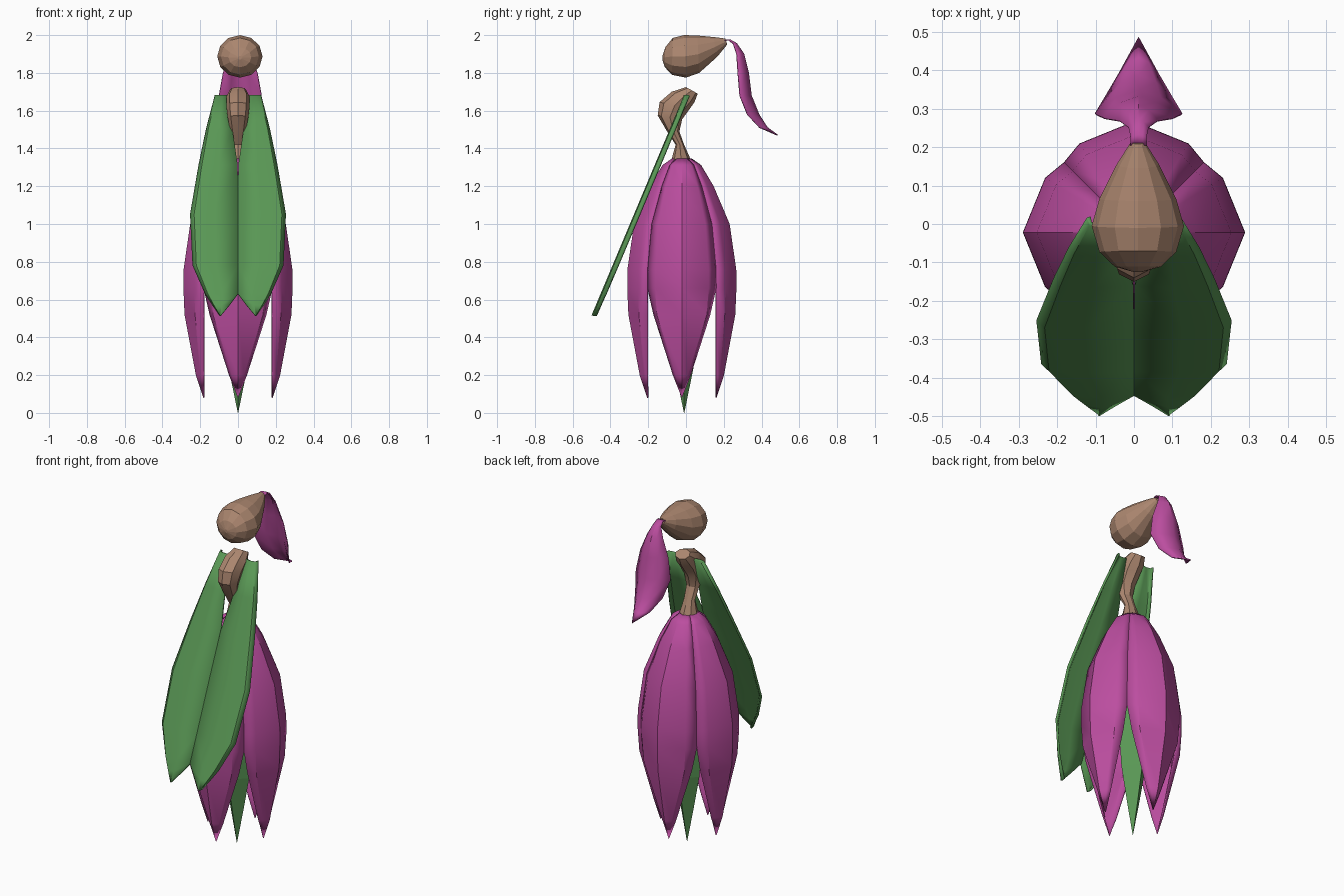
import bpy
from math import sin, cos, pi, radians
from mathutils import Matrix, Vector

if "Cube" in bpy.data.objects:
    bpy.data.objects.remove(bpy.data.objects["Cube"])


def material(name, rgb):
    m = bpy.data.materials.new(name)
    m.use_nodes = True
    m.diffuse_color = (*rgb, 1)
    bsdf = next(n for n in m.node_tree.nodes if n.type == 'BSDF_PRINCIPLED')
    bsdf.inputs["Base Color"].default_value = (*rgb, 1)
    return m


PETAL = material("magenta petal", (0.50, 0.075, 0.35))
WOOD = material("light brown", (0.41, 0.24, 0.16))
LEAF = material("leaf green", (0.10, 0.31, 0.09))


def finish(name, verts, faces, mat, thickness=0, angle=0):
    mesh = bpy.data.meshes.new(name)
    mesh.from_pydata(verts, [], faces)
    mesh.materials.append(mat)
    obj = bpy.data.objects.new(name, mesh)
    bpy.context.collection.objects.link(obj)
    bpy.ops.object.select_all(action='DESELECT')
    obj.select_set(True)
    bpy.context.view_layer.objects.active = obj
    # merge points that meet at tips and make the normals agree
    bpy.ops.object.mode_set(mode='EDIT')
    bpy.ops.mesh.select_all(action='SELECT')
    bpy.ops.mesh.remove_doubles(threshold=0.0005)
    bpy.ops.mesh.normals_make_consistent(inside=False)
    bpy.ops.object.mode_set(mode='OBJECT')
    if angle:
        bpy.ops.object.shade_smooth_by_angle(angle=radians(angle))
    if thickness:
        mod = obj.modifiers.new("thickness", 'SOLIDIFY')
        mod.thickness = thickness
        mod.offset = 0
    return obj


def sheet(name, rows, mat, thickness, angle=30):
    """Skin a grid of points, one row after another."""
    n = len(rows[0])
    verts = [p for row in rows for p in row]
    faces = [(r * n + c, r * n + c + 1, (r + 1) * n + c + 1, (r + 1) * n + c)
             for r in range(len(rows) - 1) for c in range(n - 1)]
    return finish(name, verts, faces, mat, thickness, angle)


def lathe(name, rings, mat, sides, x=0, angle=0):
    """Closed body from rings: two opposite (y, z) points and a half width."""
    verts, faces = [], []
    for a, b, w in rings:
        a, b = Vector((x, *a)), Vector((x, *b))
        for i in range(sides):
            t = 2 * pi * i / sides
            verts.append((a + b) / 2 + (a - b) / 2 * cos(t) + Vector((w * sin(t), 0, 0)))
    for r in range(len(rings) - 1):
        for i in range(sides):
            j = (i + 1) % sides
            faces.append((r * sides + i, r * sides + j,
                          (r + 1) * sides + j, (r + 1) * sides + i))
    faces.append(tuple(range(sides)))
    faces.append(tuple(range(len(verts) - sides, len(verts))))
    return finish(name, verts, faces, mat, 0, angle)


# Head: bud lying on its side with the tip to the back
lathe("head", [
    ((-.125, 1.87), (-.125, 1.89), .01),
    ((-.112, 1.83), (-.11, 1.935), .06),
    ((-.075, 1.79), (-.07, 1.985), .10),
    ((0, 1.775), (-.01, 2.0), .12),
    ((.07, 1.80), (.06, 1.998), .10),
    ((.165, 1.885), (.145, 1.99), .055),
    ((.218, 1.95), (.208, 1.982), .018)], WOOD, 12, x=.01)

# Torso: curved stalk
lathe("torso", [
    ((-.08, 1.33), (.03, 1.33), .055),
    ((-.055, 1.42), (-.01, 1.42), .035),
    ((-.10, 1.49), (-.035, 1.49), .04),
    ((-.15, 1.575), (-.02, 1.555), .055),
    ((-.14, 1.645), (.02, 1.61), .062),
    ((-.076, 1.70), (.045, 1.645), .062),
    ((0, 1.725), (.062, 1.69), .045)], WOOD, 8, angle=30)

# Hair: one folded petal hanging from the head tip
hair = [(1.972, .205, .205, .022), (1.975, .232, .225, .02), (1.955, .268, .25, .025),
        (1.90, .305, .268, .05), (1.80, .33, .275, .09), (1.68, .345, .285, .112),
        (1.58, .385, .325, .088), (1.51, .43, .39, .05), (1.47, .485, .485, 0)]
sheet("hair_petal", [[(.012 - w, e, z), (.012 - w * .5, c * .7 + e * .3, z), (.012, c, z),
                      (.012 + w * .5, c * .7 + e * .3, z), (.012 + w, e, z)]
                     for z, c, e, w in hair], PETAL, .006, 40)

# Skirt: four creased petals, whole at the top and pointed below
skirt = []
for z, r in ((1.345, .05), (1.31, .10), (1.2, .165), (1.0, .25), (.76, .285), (.66, .286)):
    skirt.append((z, r, (.8 * r, .49 * r), (.63 * r, .63 * r)))
skirt += [(.52, .28, (.225, .13), (.18, .148)),
          (.2, .22, (.2, .03), (.18, .045)),
          (.08, .18, (.18, 0), (.18, 0))]
for k, side in enumerate(("front", "left", "back", "right")):
    turn = Matrix.Rotation(k * pi / 2, 3, 'Z')
    rows = []
    for z, r, (pd, pw), (ed, ew) in skirt:
        outline = [(-ew, ed), (-pw, pd), (0, r), (pw, pd), (ew, ed)]
        rows.append([turn @ Vector((w, -d, z)) + Vector((0, -.022, 0)) for w, d in outline])
    sheet(side + "_skirt_petal", rows, PETAL, .006, 30)

# Inner leaf bundle hanging below the skirt
lathe("inner_leaves", [((-.01 - r, z), (-.01 + r, z), r) for z, r in
                       ((0, .001), (.2, .042), (.4, .08), (.7, .10), (1.2, .05))], LEAF, 4)

# Wings: a mirrored pair of leaves sloping forward
wing = [(1.68, .055, .118), (1.5, .03, .165), (1.31, .002, .205), (1.05, 0, .25),
        (.78, 0, .237), (.63, 0, .17), (.57, .045, .13), (.515, .09, .092)]
for s, side in ((1, "left"), (-1, "right")):
    rows = []
    for z, a, b in wing:
        y = -.42 * (1.68 - z)
        rows.append([(s * a, y, z), (s * (a + b) / 2, y - .005, z),
                     (s * (a + (b - a) * .92), y, z), (s * b, y + .018, z)])
    sheet(side + "_wing", rows, LEAF, .012, 30)
